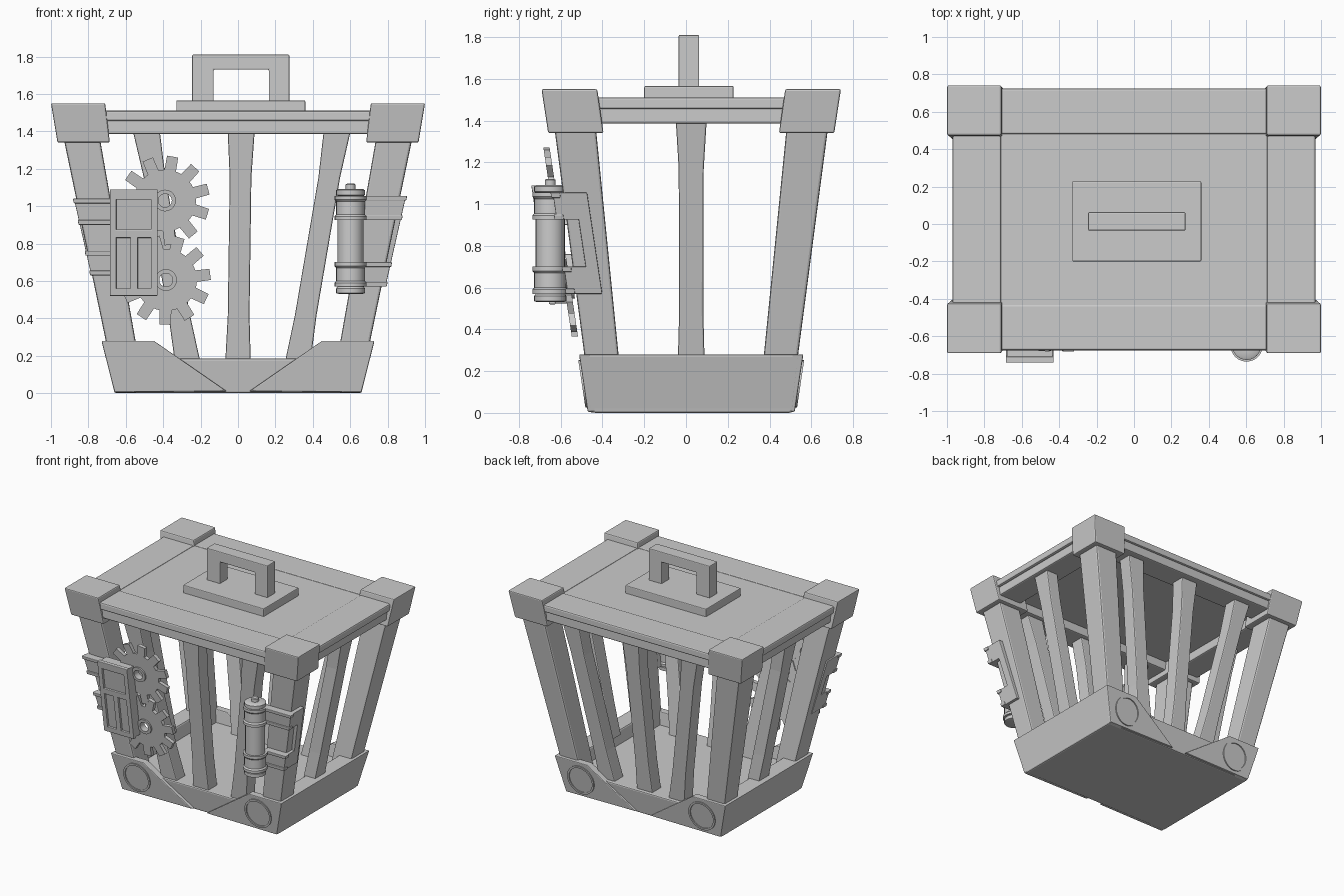
import bpy, bmesh
from math import sin, cos, pi

if "Cube" in bpy.data.objects:
    bpy.data.objects.remove(bpy.data.objects["Cube"])

CY = 0.025     # centre of the cage in y
LEAN = 0.15    # outward lean of the front and back faces


def finish(name, bm, bevel=0.0, smooth=False):
    bmesh.ops.recalc_face_normals(bm, faces=bm.faces)
    me = bpy.data.meshes.new(name)
    bm.to_mesh(me)
    bm.free()
    ob = bpy.data.objects.new(name, me)
    bpy.context.collection.objects.link(ob)
    if bevel:
        m = ob.modifiers.new("bevel", 'BEVEL')
        m.width, m.segments, m.limit_method = bevel, 2, 'ANGLE'
    if smooth:
        bpy.context.view_layer.objects.active = ob
        ob.select_set(True)
        bpy.ops.object.shade_smooth_by_angle(angle=0.6)
        ob.select_set(False)
    return ob


def loft(name, rects, bevel=0.006, sx=1, sy=1, cy=0.0):
    """Solid through rectangles (x0, x1, y0, y1, z), optionally mirrored."""
    bm = bmesh.new()
    rows = [[bm.verts.new((sx * x, cy + sy * y, z))
             for x, y in ((a, c), (b, c), (b, d), (a, d))] for a, b, c, d, z in rects]
    for lo, hi in zip(rows, rows[1:]):
        for i in range(4):
            j = (i + 1) % 4
            bm.faces.new((lo[i], lo[j], hi[j], hi[i]))
    bm.faces.new(rows[0])
    bm.faces.new(rows[-1])
    return finish(name, bm, bevel)


def box(name, x0, x1, y0, y1, z0, z1, bevel=0.006, sx=1, sy=1, cy=0.0):
    return loft(name, [(x0, x1, y0, y1, z0), (x0, x1, y0, y1, z1)], bevel, sx, sy, cy)


def lean_box(name, x0, x1, y0, y1, z0, z1, kx=0.0, sx=1, bevel=0.004):
    """Box following the lean; sizes are given at z = 1.03."""
    return loft(name, [(x0 + kx * (z - 1.03), x1 + kx * (z - 1.03),
                        y0 - LEAN * (z - 1.03), y1 - LEAN * (z - 1.03), z)
                       for z in (z0, z1)], bevel, sx)


def ring(name, outer, r_in, depth, loc, k=-LEAN):
    """Upright ring with an (angle, radius) outline and a round hole."""
    bm = bmesh.new()

    def loop(pts, d):
        return [bm.verts.new((loc[0] + r * cos(a), loc[1] + d + k * r * sin(a),
                              loc[2] + r * sin(a))) for a, r in pts]
    inner = [(a, r_in) for a, _ in outer]
    loops = [loop(outer, -depth / 2), loop(outer, depth / 2),
             loop(inner, depth / 2), loop(inner, -depth / 2)]
    n = len(outer)
    for q in range(4):
        a, b = loops[q], loops[(q + 1) % 4]
        for i in range(n):
            j = (i + 1) % n
            bm.faces.new((a[i], a[j], b[j], b[i]))
    return finish(name, bm, smooth=True)


def circle(r, n=32):
    return [(2 * pi * i / n, r) for i in range(n)]


def lathe(name, profile, x, y, n=24):
    bm = bmesh.new()
    rows = [[bm.verts.new((x + r * cos(2 * pi * i / n), y + r * sin(2 * pi * i / n), z))
             for i in range(n)] for r, z in profile]
    for a, b in zip(rows, rows[1:]):
        for i in range(n):
            j = (i + 1) % n
            bm.faces.new((a[i], a[j], b[j], b[i]))
    bm.faces.new(rows[0])
    bm.faces.new(rows[-1])
    return finish(name, bm, smooth=True)


# base: floor and two taller side walls
loft("base_floor", [(-0.66, 0.66, -0.445, 0.505, 0), (-0.70, 0.70, -0.475, 0.535, 0.185)], 0.01)
for s in (-1, 1):
    loft("base_side_wall", [(0.54, 0.66, -0.49, 0.49, 0.003), (0.60, 0.73, -0.52, 0.52, 0.28)],
         0.01, sx=s, cy=CY)

# base corner brackets with round rings, front and back
for sx in (-1, 1):
    for sy in (-1, 1):
        bm = bmesh.new()
        layers = [[bm.verts.new((sx * x, CY + sy * (d + LEAN * z), z)) for x, z in
                   ((0.66, 0.005), (0.73, 0.28), (0.45, 0.28), (0.06, 0.01))]
                  for d in (0.44, 0.495)]
        for i in range(4):
            j = (i + 1) % 4
            bm.faces.new((layers[0][i], layers[0][j], layers[1][j], layers[1][i]))
        for lay in layers:
            bm.faces.new(lay)
        finish("base_bracket", bm, 0.006)
        ring("bracket_ring", circle(0.113), 0.098, 0.016,
             (sx * 0.517, CY + sy * (0.495 + LEAN * 0.14), 0.14), sy * LEAN)

# corner posts and cap blocks
for sx in (-1, 1):
    for sy in (-1, 1):
        loft("corner_post", [(0.525, 0.68, 0.335, 0.495, 0.15), (0.745, 0.94, 0.46, 0.66, 1.40)],
             0.012, sx, sy, CY)
        loft("corner_block", [(0.685, 0.965, 0.42, 0.685, 1.34), (0.71, 1.0, 0.45, 0.717, 1.55)],
             0.008, sx, sy, CY)

# slats: three on front and back, one on each side, waisted in the middle
for sy in (-1, 1):
    for xb, xt in ((-0.27, -0.49), (0.0, 0.017), (0.32, 0.53)):
        rects = []
        for t, w in ((0, 0.068), (0.2, 0.058), (0.8, 0.058), (1, 0.072)):
            x, y = xb + (xt - xb) * t, 0.48 + 0.155 * t
            rects.append((x - w, x + w, y - 0.11, y, 0.17 + 1.23 * t))
        loft("face_slat", rects, 0.008, 1, sy, CY)
for sx in (-1, 1):
    rects = []
    for t, w in ((0, 0.064), (0.2, 0.058), (0.8, 0.06), (1, 0.074)):
        x = 0.68 + 0.24 * t
        rects.append((x - 0.1, x, -w, w, 0.25 + 1.15 * t))
    loft("side_slat", rects, 0.008, sx, 1, CY)

# lid: stepped beams around a flat panel
for s in (-1, 1):
    box("lid_long_beam", -0.75, 0.75, 0.455, 0.70, 1.455, 1.51, 0.01, 1, s, CY)
    box("lid_long_under_beam", -0.80, 0.80, 0.49, 0.685, 1.385, 1.46, 0.01, 1, s, CY)
    box("lid_short_beam", 0.71, 0.97, -0.50, 0.50, 1.455, 1.51, 0.01, s, 1, CY)
    box("lid_short_under_beam", 0.75, 0.95, -0.55, 0.55, 1.385, 1.46, 0.01, s, 1, CY)
box("lid_panel", -0.73, 0.73, -0.47, 0.47, 1.45, 1.505, 0, cy=CY)

# carrying handle
box("handle_plate", -0.33, 0.36, -0.20, 0.228, 1.49, 1.565)
bm = bmesh.new()
sides = [[bm.verts.new((x, y, z)) for x, z in
          ((-0.245, 1.56), (-0.245, 1.81), (0.275, 1.81), (0.275, 1.56),
           (0.165, 1.56), (0.165, 1.73), (-0.13, 1.73), (-0.13, 1.56))] for y in (-0.035, 0.063)]
for i in range(8):
    j = (i + 1) % 8
    bm.faces.new((sides[0][i], sides[0][j], sides[1][j], sides[1][i]))
for s in sides:
    bm.faces.new(s)
finish("handle", bm, 0.006)

# two gears with hubs
for name, x, y, z, turn in (("upper", -0.39, -0.632, 1.03, 1.40),
                            ("lower", -0.385, -0.568, 0.605, 1.27)):
    teeth = []
    for i in range(11):
        a = turn + 2 * pi * i / 11
        teeth += [(a - 0.19, 0.165), (a - 0.125, 0.24), (a + 0.125, 0.24),
                  (a + 0.19, 0.165), (a + 0.285, 0.165)]
    ring(name + "_gear", teeth, 0.04, 0.03, (x, y, z))
    ring(name + "_gear_hub", circle(0.058, 24), 0.036, 0.055, (x, y, z))

# lock box on the left: back plate with raised frame bars
lean_box("lock_box", -0.68, -0.435, -0.715, -0.625, 0.525, 1.085)
for x0, x1, z0, z1 in ((-0.685, -0.65, 0.52, 1.09), (-0.465, -0.43, 0.52, 1.09),
                       (-0.66, -0.45, 1.035, 1.09), (-0.66, -0.45, 0.83, 0.875),
                       (-0.66, -0.45, 0.52, 0.56), (-0.575, -0.535, 0.55, 0.84)):
    lean_box("lock_frame_bar", x0, x1, -0.732, -0.70, z0, z1)

# clamps around the front posts
for side, s, out, inner, spans in (("left", -1, 0.875, 0.62, ((0.63, 0.76), (0.90, 1.04))),
                                   ("right", 1, 0.893, 0.62, ((0.57, 0.70), (0.925, 1.055)))):
    for z0, z1 in spans:
        inn = inner + 0.226 * (1.03 - (z0 + z1) / 2)
        lean_box(side + "_clamp_strap", inn, out, -0.635, -0.585, z0, z1, 0.226, s)
        lean_box(side + "_clamp_side", out - 0.06, out, -0.635, -0.47, z0, z1, 0.226, s)
        for a, b in ((z0, z0 + 0.025), (z1 - 0.025, z1)):    # raised strap rims
            lean_box(side + "_clamp_rim", inn, out + 0.006, -0.645, -0.60, a, b, 0.226, s)
    lean_box(side + "_clamp_strip", out - 0.06, out, -0.53, -0.47,
             spans[0][0], spans[1][1], 0.226, s)

# canister on the right with two collars and a knob
lathe("canister", [(0.06, 0.53), (0.077, 0.535), (0.077, 0.56), (0.07, 0.57),
                   (0.07, 1.055), (0.077, 1.06), (0.077, 1.085), (0.065, 1.092),
                   (0.026, 1.092), (0.026, 1.115), (0.02, 1.12)], 0.602, -0.65)
for z0, z1 in ((0.57, 0.70), (0.925, 1.055)):
    lathe("canister_collar", [(0.068, z0), (0.086, z0), (0.086, z0 + 0.02), (0.077, z0 + 0.03),
                              (0.077, z1 - 0.03), (0.086, z1 - 0.02), (0.086, z1), (0.068, z1)],
          0.602, -0.65)
